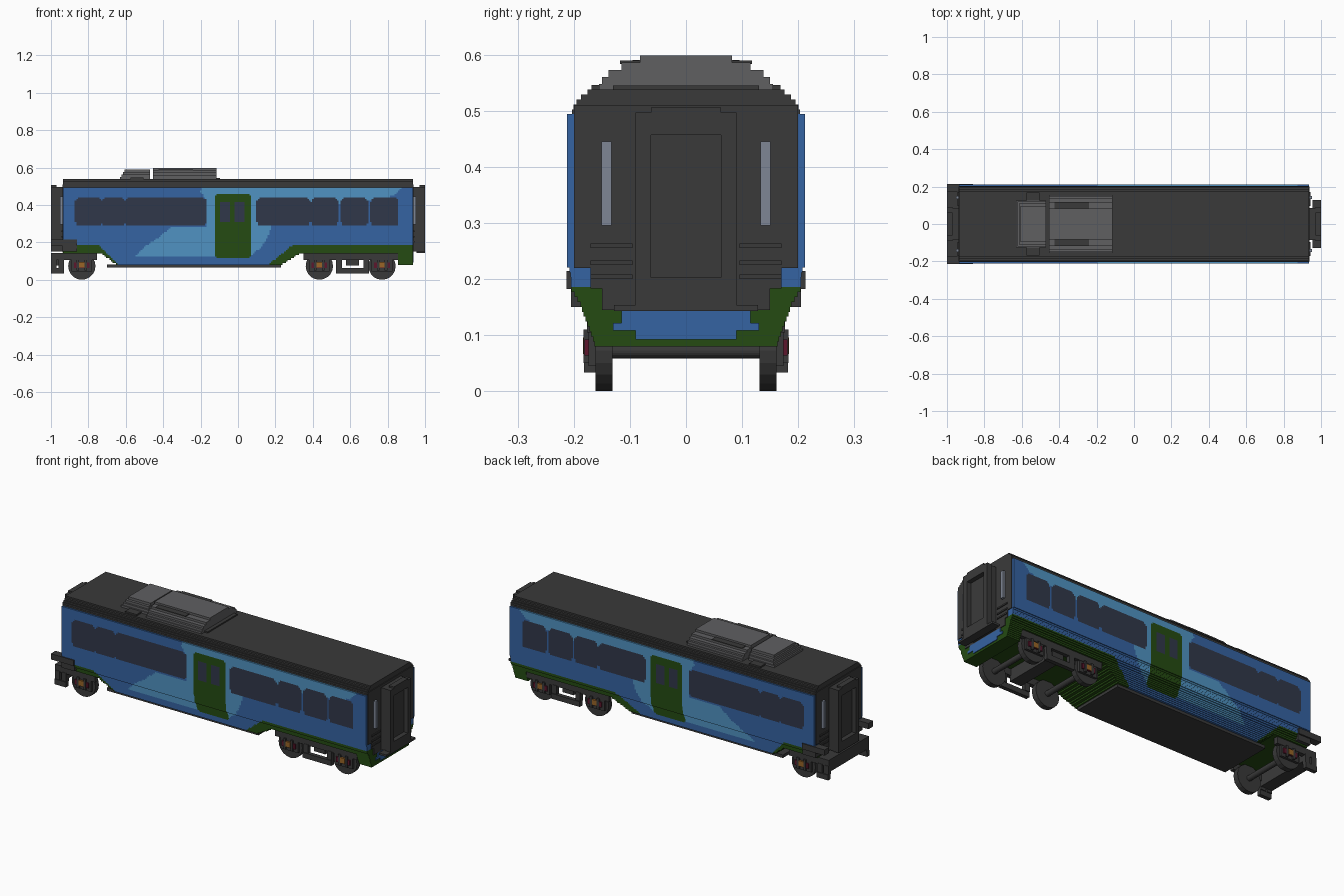
import bpy, bmesh, math
from mathutils import Matrix

cube = bpy.data.objects.get("Cube")
if cube:
    bpy.data.objects.remove(cube, do_unlink=True)

COLOURS = [
    ("charcoal", (0.042, 0.042, 0.042)),
    ("deep_blue", (0.036, 0.125, 0.36)),
    ("sky_blue", (0.08, 0.29, 0.54)),
    ("dark_green", (0.018, 0.07, 0.006)),
    ("window_navy", (0.03, 0.039, 0.068)),
    ("mid_grey", (0.115, 0.115, 0.12)),
    ("pale_steel", (0.21, 0.24, 0.30)),
    ("dark_red", (0.11, 0.008, 0.025)),
    ("amber", (0.32, 0.13, 0.02)),
]
MATS = []
for name, c in COLOURS:
    m = bpy.data.materials.new(name)
    m.use_nodes = True
    m.diffuse_color = (*c, 1)
    m.node_tree.nodes["Principled BSDF"].inputs["Base Color"].default_value = (*c, 1)
    MATS.append(m)
DARK, BLUE, SKY, GREEN, GLASS, GREY, STEEL, RED, AMBER = range(9)


def box(bm, x, y, z, mat=DARK):
    """Add a box given (min, max) ranges."""
    size = [r[1] - r[0] for r in (x, y, z)]
    mid = [(r[1] + r[0]) / 2 for r in (x, y, z)]
    mtx = Matrix.Translation(mid) @ Matrix.Diagonal((*size, 1))
    vs = bmesh.ops.create_cube(bm, size=1, matrix=mtx)["verts"]
    for f in {f for v in vs for f in v.link_faces}:
        f.material_index = mat


def pair(bm, x, y, z, mat=DARK):
    """Add a box on both sides of the car."""
    box(bm, x, y, z, mat)
    box(bm, x, (-y[1], -y[0]), z, mat)


def disc(bm, x, y, z, r, depth, mat=DARK):
    mtx = Matrix.Translation((x, y, z)) @ Matrix.Rotation(math.pi / 2, 4, "X")
    vs = bmesh.ops.create_cone(bm, cap_ends=True, segments=20, radius1=r,
                               radius2=r, depth=depth, matrix=mtx)["verts"]
    for f in {f for v in vs for f in v.link_faces}:
        f.material_index = mat


def finish(name, bm):
    me = bpy.data.meshes.new(name)
    bm.to_mesh(me)
    bm.free()
    for m in MATS:
        me.materials.append(m)
    ob = bpy.data.objects.new(name, me)
    bpy.context.collection.objects.link(ob)
    return ob


def lerp(t, pts):
    """Piecewise linear lookup."""
    if t <= pts[0][0]:
        return pts[0][1]
    for (a, va), (b, vb) in zip(pts, pts[1:]):
        if t <= b:
            return va + (vb - va) * (t - a) / (b - a)
    return pts[-1][1]


def inside(x, z, poly):
    hit = False
    for (x1, z1), (x2, z2) in zip(poly, poly[1:] + poly[:1]):
        if (z1 > z) != (z2 > z) and x < x1 + (x2 - x1) * (z - z1) / (z2 - z1):
            hit = not hit
    return hit


def rounded(x, z, x0, x1, z0, z1, r):
    dx = max(0, abs(x - (x0 + x1) / 2) - (x1 - x0) / 2 + r)
    dz = max(0, abs(z - (z0 + z1) / 2) - (z1 - z0) / 2 + r)
    return math.hypot(dx, dz) <= r


# Outline and paint rules of the body shell
STEP = 0.0088
HALF_WIDTH = [(0.085, 0.163), (0.11, 0.172), (0.14, 0.184), (0.155, 0.188), (0.18, 0.204),
              (0.215, 0.206), (0.22, 0.212), (0.497, 0.212), (0.498, 0.203),
              (0.51, 0.2), (0.525, 0.187), (0.537, 0.17)]
BOTTOM = [(-0.73, 0.14), (-0.65, 0.08), (0.23, 0.08), (0.33, 0.14), (0.855, 0.14), (0.86, 0.08)]
GREEN_TOP = [(-0.74, 0.183), (-0.64, 0.08), (0.16, 0.08), (0.29, 0.183)]
SWOOSH = [(-0.185, 0.5), (-0.2, 0.47), (-0.17, 0.43), (-0.17, 0.28), (-0.36, 0.28),
          (-0.42, 0.23), (-0.5, 0.175), (-0.56, 0.12), (0.06, 0.12), (0.13, 0.18),
          (0.16, 0.23), (0.18, 0.29), (0.22, 0.36), (0.5, 0.4), (0.75, 0.43),
          (0.83, 0.45), (0.88, 0.5)]
WINDOWS = [(-0.87, -0.725), (-0.728, -0.605), (-0.608, -0.165),
           (0.1, 0.385), (0.392, 0.535), (0.55, 0.695), (0.71, 0.86)]


def paint(x, z):
    if z < lerp(x, BOTTOM):
        return None
    if z > 0.497:
        return DARK
    if rounded(x, z, -0.12, 0.068, 0.115, 0.458, 0.015):
        panes = [(-0.095, -0.045), (-0.018, 0.035)]
        return GLASS if any(rounded(x, z, a, b, 0.305, 0.415, 0.01) for a, b in panes) else GREEN
    if any(rounded(x, z, a, b, 0.288, 0.438, 0.025) for a, b in WINDOWS):
        return GLASS
    if z < lerp(x, GREEN_TOP):
        return GREEN
    return SKY if inside(x, z, SWOOSH) else BLUE


# Body shell: stepped full-width courses, split where the paint changes
bm = bmesh.new()
cols = 212
dx = 1.87 / cols
for row in range(52):
    z0 = 0.08 + row * STEP
    zc = z0 + STEP / 2
    w = lerp(zc, HALF_WIDTH)
    start = 0
    tones = [paint(-0.935 + (i + 0.5) * dx, zc) for i in range(cols)] + [-1]
    for i in range(1, cols + 1):
        if tones[i] != tones[start]:
            if tones[start] is not None:
                box(bm, (-0.935 + start * dx, -0.935 + i * dx), (-w, w), (z0, z0 + STEP), tones[start])
            start = i
finish("body_shell", bm)

# Underfloor plate
bm = bmesh.new()
box(bm, (-0.7, 0.23), (-0.15, 0.15), (0.065, 0.082))
finish("underfloor_plate", bm)

# End walls with handrails, step frames and gangways
for side, label in ((1, "left"), (-1, "right")):
    def span(a, b):
        return (a, b) if side > 0 else (-b, -a)

    bm = bmesh.new()
    for w, z0, z1 in ((0.2, 0.22, 0.51), (0.17, 0.183, 0.22), (0.15, 0.145, 0.183)):
        box(bm, span(0.93, 0.939), (-w, w), (z0, z1))
    if side > 0:
        for w, z0, z1 in ((0.13, 0.108, 0.122), (0.115, 0.122, 0.145), (0.09, 0.092, 0.108)):
            box(bm, span(0.93, 0.939), (-w, w), (z0, z1), BLUE)
    for z in (0.2, 0.225, 0.255):
        pair(bm, span(0.935, 0.944), (0.095, 0.17), (z, z + 0.008))
    finish(label + "_end_wall", bm)

    bm = bmesh.new()
    pair(bm, span(0.938, 0.952), (0.133, 0.151), (0.295, 0.445), STEEL)
    finish(label + "_end_handrails", bm)

    bm = bmesh.new()
    z0 = 0.15
    box(bm, span(0.935, 0.975), (-0.085, 0.085), (z0, 0.495))
    pair(bm, span(0.97, 1.0), (0.062, 0.09), (z0, 0.497))
    box(bm, span(0.97, 1.0), (-0.062, 0.062), (0.457, 0.506))
    box(bm, span(0.97, 1.0), (-0.062, 0.062), (z0, 0.203))
    if side > 0:
        box(bm, span(0.955, 1.0), (-0.128, 0.128), (0.143, 0.154))
    finish(label + "_gangway", bm)

# Side brackets over the shared bogie
bm = bmesh.new()
pair(bm, (-1.0, -0.86), (0.172, 0.213), (0.182, 0.214))
pair(bm, (-0.94, -0.86), (0.16, 0.205), (0.15, 0.182))
finish("shared_bogie_brackets", bm)

# Roof equipment in stepped courses
ROOF_WIDTHS = [0.155, 0.15, 0.138, 0.115, 0.082]
bm = bmesh.new()
for i, w in enumerate(ROOF_WIDTHS):
    z = 0.535 + i * 0.0126
    box(bm, (-0.455, -0.115), (-w, w), (z, z + 0.0126), GREY)
pair(bm, (-0.425, -0.24), (0.083, 0.118), (0.583, 0.589), DARK)
box(bm, (-0.115, -0.095), (-0.13, 0.13), (0.535, 0.545), DARK)
finish("roof_cooling_unit", bm)

bm = bmesh.new()
for i, w in enumerate((0.125, 0.12, 0.11, 0.095)):
    z = 0.535 + i * 0.0138
    box(bm, (-0.63 + i * 0.008, -0.47), (-w, w), (z, z + 0.0138), GREY)
box(bm, (-0.575, -0.505), (-0.168, 0.168), (0.535, 0.546), DARK)
finish("roof_intake_unit", bm)


# Bogies
def bogie(name, axles, x0, x1, mid0, mid1):
    bm = bmesh.new()
    pair(bm, (x0, x1), (0.152, 0.176), (0.105, 0.142))
    pair(bm, (mid0, mid1), (0.16, 0.182), (0.033, 0.062))
    pair(bm, (mid0, mid0 + 0.03), (0.155, 0.178), (0.06, 0.11))
    pair(bm, (mid1 - 0.03, mid1), (0.155, 0.178), (0.06, 0.11))
    m = (mid0 + mid1) / 2
    box(bm, (m - 0.035, m + 0.035), (-0.16, 0.16), (0.075, 0.142))
    finish(name + "_frame", bm)

    bm = bmesh.new()
    for x in axles:
        disc(bm, x, 0, 0.073, 0.015, 0.28)
        for s in (1, -1):
            disc(bm, x, s * 0.146, 0.073, 0.073, 0.03)
    finish(name + "_wheelsets", bm)

    bm = bmesh.new()
    for x in axles:
        pair(bm, (x - 0.055, x + 0.055), (0.155, 0.174), (0.045, 0.11))
        pair(bm, (x - 0.042, x + 0.042), (0.17, 0.181), (0.064, 0.092), RED)
        pair(bm, (x - 0.014, x + 0.014), (0.17, 0.184), (0.066, 0.096), AMBER)
        pair(bm, (x - 0.028, x - 0.014), (0.17, 0.183), (0.05, 0.11))
        pair(bm, (x + 0.014, x + 0.028), (0.17, 0.183), (0.05, 0.11))
    finish(name + "_axle_boxes", bm)


bogie("twin_axle_bogie", (0.435, 0.77), 0.35, 0.855, 0.525, 0.70)
bogie("shared_bogie", (-0.835,), -1.0, -0.755, -1.0, -0.93)
